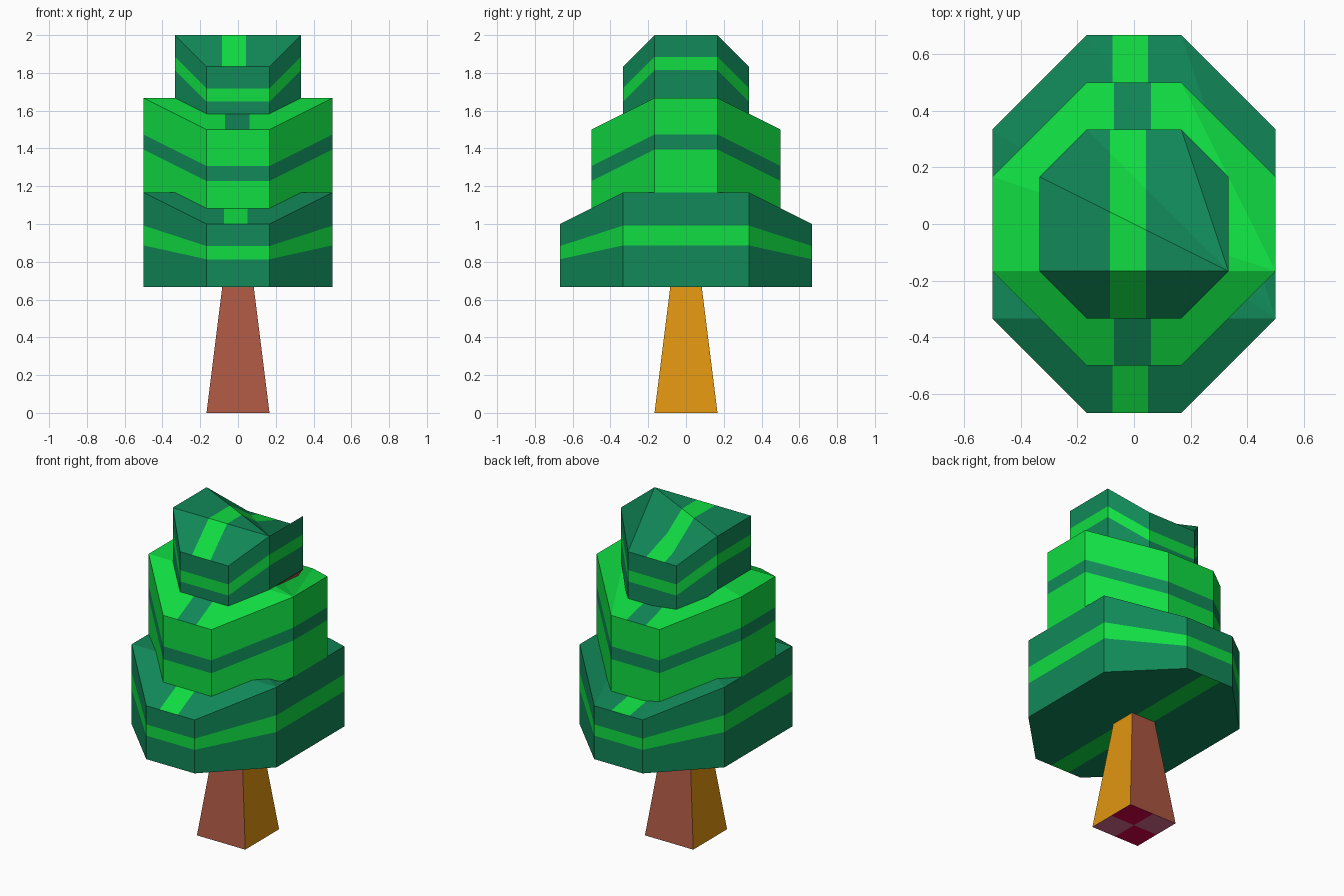
import bpy, bmesh

if "Cube" in bpy.data.objects:
    bpy.data.objects.remove(bpy.data.objects["Cube"])


def material(name, rgb):
    """Flat material from an sRGB 0-255 colour, stored as linear."""
    m = bpy.data.materials.new(name)
    lin = [(c / 255 / 12.92) if c / 255 <= 0.04045 else ((c / 255 + 0.055) / 1.055) ** 2.4 for c in rgb]
    m.diffuse_color = (*lin, 1)
    m.use_nodes = True
    m.node_tree.nodes["Principled BSDF"].inputs["Base Color"].default_value = m.diffuse_color
    return m


DARK = material("dark_green", (17, 136, 88))
BRIGHT = material("bright_green", (16, 221, 66))
BROWN = material("red_brown", (172, 88, 67))
ORANGE = material("orange_wood", (224, 149, 17))
CRIMSON = material("crimson", (212, 0, 72))
PINK = material("dusty_pink", (214, 108, 142))


def finish(name, bm, mats):
    me = bpy.data.meshes.new(name)
    bm.to_mesh(me)
    bm.free()
    for m in mats:
        me.materials.append(m)
    bpy.context.collection.objects.link(bpy.data.objects.new(name, me))


def cap(bm, ring, stripe, base_index, stripe_index):
    """Fan-filled end face, cut by a stripe running front to back."""
    verts = [bm.verts.new(p) for p in ring]
    faces = [bm.faces.new((verts[0], verts[i], verts[i + 1])) for i in range(1, len(verts) - 1)]
    start = set(bm.faces) - set(faces)
    for x in stripe:
        faces = [f for f in bm.faces if f not in start]
        edges = {e for f in faces for e in f.edges}
        vs = {v for f in faces for v in f.verts}
        bmesh.ops.bisect_plane(bm, geom=faces + list(edges) + list(vs), dist=1e-5,
                               plane_co=(x, 0, 0), plane_no=(1, 0, 0))
    for f in bm.faces:
        if f not in start:
            inside = stripe[0] < f.calc_center_median().x < stripe[1]
            f.material_index = stripe_index if inside else base_index


def tier(name, hx, hy, sy, bottom, top, band, stripe, mats, under):
    """Eight-sided foliage tier; bottom and top = (z at front/back, z at sides)."""
    c = 1 / 6
    plan = [(hx, -sy), (hx, sy), (c, hy), (-c, hy), (-hx, sy), (-hx, -sy), (-c, -hy), (c, -hy)]

    def ring(t):
        out = []
        for x, y in plan:
            k = 0 if abs(y) == hy else 1
            out.append((x, y, bottom[k] + (top[k] - bottom[k]) * t))
        return out

    bm = bmesh.new()
    # walls in three bands, the middle one is the painted stripe
    loops = [[bm.verts.new(p) for p in ring(t)] for t in (0, *band, 1)]
    for r in range(3):
        a, b = loops[r], loops[r + 1]
        for i in range(8):
            j = (i + 1) % 8
            f = bm.faces.new((a[i], a[j], b[j], b[i]))
            f.material_index = 1 if r == 1 else 0
    # top and underside
    cap(bm, ring(1), stripe, 0, 1)
    low = ring(0)
    cap(bm, [low[0]] + low[:0:-1], stripe, *under)
    finish(name, bm, mats)


S = 1 / 6
tier("lower_foliage", 3 * S, 4 * S, 2 * S, (4 * S, 4 * S), (6 * S, 7 * S),
     (0.44, 0.65), (-0.075, 0.05), (DARK, BRIGHT), (0, 1))
tier("middle_foliage", 3 * S, 3 * S, S, (6 * S, 7 * S), (9 * S, 10 * S),
     (0.455, 0.615), (-0.07, 0.06), (BRIGHT, DARK, BROWN), (2, 2))
tier("top_foliage", 2 * S, 2 * S, S, (9 * S, 10 * S), (11 * S, 12 * S),
     (0.445, 0.655), (-0.085, 0.042), (DARK, BRIGHT, BROWN), (2, 2))

# tapered trunk: brown front and back, orange sides
bm = bmesh.new()
corners = [(-1, -1), (1, -1), (1, 1), (-1, 1)]
base = [bm.verts.new((x * S, y * S, 0)) for x, y in corners]
head = [bm.verts.new((x * S / 2, y * S / 2, 4 * S)) for x, y in corners]
for i in range(4):
    j = (i + 1) % 4
    bm.faces.new((base[i], base[j], head[j], head[i])).material_index = i % 2
# checkered foot of the trunk
for x, y in corners:
    pts = [(0, 0), (0, y * S), (x * S, y * S), (x * S, 0)]
    if x * y < 0:
        pts.reverse()
    f = bm.faces.new([bm.verts.new((px, py, 0)) for px, py in pts])
    f.material_index = 2 if x * y > 0 else 3
finish("trunk", bm, (BROWN, ORANGE, CRIMSON, PINK))
